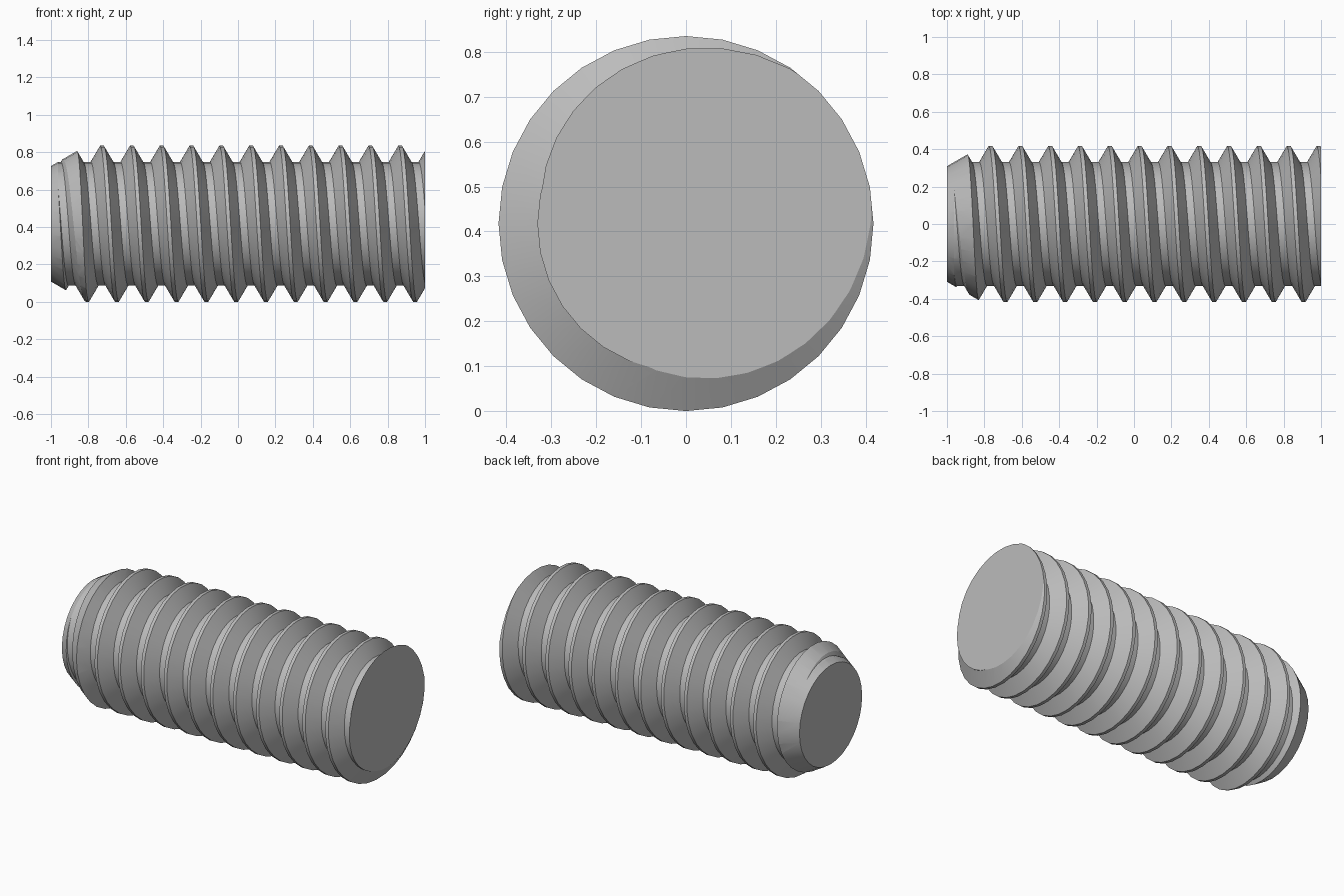
import bpy, bmesh, math

default = bpy.data.objects.get("Cube")
if default:
    bpy.data.objects.remove(default, do_unlink=True)

STEPS = 32            # segments per turn
PITCH = 0.1594
CREST, ROOT = 0.4175, 0.331
FLAT = 0.01           # half width of the crest
FLANK = (CREST - ROOT) * math.tan(math.radians(30))
START = -0.767        # crest position at the +y side
TURNS = 17

steel = bpy.data.materials.new("steel_grey")
steel.use_nodes = True
grey = (0.5, 0.5, 0.5, 1)
steel.diffuse_color = grey
steel.node_tree.nodes["Principled BSDF"].inputs["Base Color"].default_value = grey


def make_object(name, bm):
    bmesh.ops.recalc_face_normals(bm, faces=bm.faces)
    mesh = bpy.data.meshes.new(name)
    bm.to_mesh(mesh)
    bm.free()
    mesh.materials.append(steel)
    obj = bpy.data.objects.new(name, mesh)
    bpy.context.collection.objects.link(obj)
    return obj


def ring_point(x, radius, step):
    a = math.tau * step / STEPS
    return (x, radius * math.cos(a), CREST + radius * math.sin(a))


# Helical thread: a trapezoid profile swept round the x axis
profile = [(-FLAT, CREST), (FLAT, CREST),
           (FLAT + FLANK, ROOT), (PITCH - FLAT - FLANK, ROOT)]
bm = bmesh.new()
rows = []
for i in range(-3 * STEPS, (TURNS - 3) * STEPS + 1):
    x = START + PITCH * i / STEPS
    rows.append([bm.verts.new(ring_point(x + dx, r, i)) for dx, r in profile])
for i in range(len(rows) - STEPS - 1):
    low = rows[i] + [rows[i + STEPS][0]]
    high = rows[i + 1] + [rows[i + 1 + STEPS][0]]
    for k in range(4):
        bm.faces.new((low[k], high[k], high[k + 1], low[k + 1]))
bmesh.ops.delete(bm, geom=[v for v in bm.verts if not v.link_faces], context='VERTS')

# Close both ends with fans beyond the final length
tips = {s: bm.verts.new((s * 1.7, 0, CREST)) for s in (-1, 1)}
for e in [e for e in bm.edges if e.is_boundary]:
    a, b = e.verts
    bm.faces.new((a, b, tips[1 if a.co.x > 0 else -1]))
rod = make_object("threaded_rod", bm)

# Trimming solid: chamfered left end, square right end
bm = bmesh.new()
END_R, WIDE = 0.309, 0.5
outline = [(-1, END_R), (-1 + (WIDE - END_R) / math.tan(math.radians(30)), WIDE), (1, WIDE)]
rings = [[bm.verts.new(ring_point(x, r, i)) for i in range(STEPS)] for x, r in outline]
for a, b in zip(rings, rings[1:]):
    for i in range(STEPS):
        j = (i + 1) % STEPS
        bm.faces.new((a[i], a[j], b[j], b[i]))
bm.faces.new(rings[0])
bm.faces.new(rings[-1])
trim = make_object("end_trim", bm)
trim.hide_render = True

cut = rod.modifiers.new("Trim", 'BOOLEAN')
cut.operation = 'INTERSECT'
cut.solver = 'EXACT'
cut.object = trim
bpy.context.view_layer.objects.active = rod
rod.select_set(True)
bpy.ops.object.modifier_apply(modifier=cut.name)
bpy.data.objects.remove(trim, do_unlink=True)

# Smooth round the axis, sharp along the thread edges
bpy.ops.object.shade_smooth_by_angle(angle=math.radians(24))
